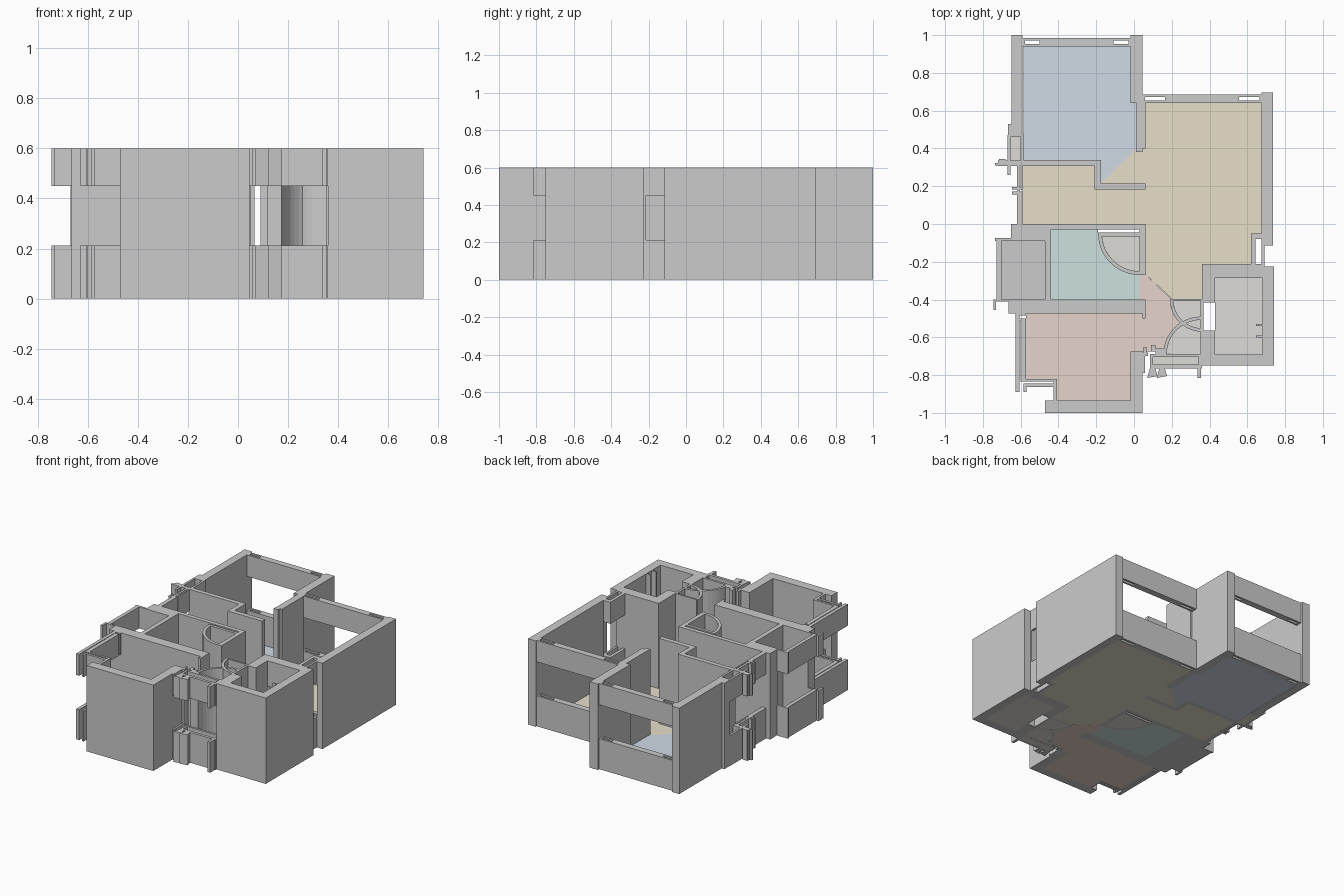
import bpy, bmesh
from math import cos, sin, radians

H = 0.6
FULL = [(0, H)]
WINDOW = [(0, 0.213), (0.45, H)]      # sill below and lintel above an opening
FLOOR = [(0, 0.004)]


def prisms(name, polys, spans, color=None):
    """Extrude plan outlines over each z span into one object."""
    bm = bmesh.new()
    for poly in polys:
        for z0, z1 in spans:
            lo = [bm.verts.new((x, y, z0)) for x, y in poly]
            hi = [bm.verts.new((x, y, z1)) for x, y in poly]
            bm.faces.new(lo[::-1])
            bm.faces.new(hi)
            for i in range(len(poly)):
                j = (i + 1) % len(poly)
                bm.faces.new((lo[i], lo[j], hi[j], hi[i]))
    bmesh.ops.recalc_face_normals(bm, faces=bm.faces)
    me = bpy.data.meshes.new(name)
    bm.to_mesh(me)
    bm.free()
    ob = bpy.data.objects.new(name, me)
    bpy.context.collection.objects.link(ob)
    if color:
        mat = bpy.data.materials.new(name)
        mat.diffuse_color = (*color, 1)
        me.materials.append(mat)
    return ob


def rect(x0, x1, y0, y1):
    return [(x0, y0), (x1, y0), (x1, y1), (x0, y1)]


def walls(name, rects, spans=FULL):
    return prisms(name, [rect(*r) for r in rects], spans)


def arc(cx, cy, r, a0, a1, n=12):
    return [(cx + r * cos(radians(a0 + (a1 - a0) * i / n)),
             cy + r * sin(radians(a0 + (a1 - a0) * i / n))) for i in range(n + 1)]


def band(cx, cy, r, w, a0, a1):
    return arc(cx, cy, r, a0, a1) + arc(cx, cy, r - w, a1, a0)


def slotted(x0, x1, y0, y1, slot):
    """Window wall along x: two skins with a solid middle and a slot at each end."""
    t = (y1 - y0) * 0.3
    return [(x0, x1, y0, y0 + t), (x0, x1, y1 - t, y1),
            (x0 + slot, x1 - slot, y0 + t, y1 - t), (x0, x0 + 0.012, y0, y1),
            (x1 - 0.012, x1, y0, y1)]


# Bedroom at the back
walls("bedroom_walls", [
    (-0.648, -0.59, 0.47, 1.0), (-0.668, -0.64, 0.47, 0.53),
    (-0.60, -0.585, 0.31, 0.48),
    (-0.018, 0.045, 0.64, 1.0), (0.012, 0.045, 0.39, 0.64), (0.045, 0.06, 0.40, 0.64),
    (0.01, 0.045, 0.38, 0.41)])
walls("bedroom_partition", [
    (-0.60, -0.175, 0.308, 0.34), (-0.208, -0.175, 0.185, 0.34), (-0.208, 0.06, 0.182, 0.215)])
walls("bedroom_window", slotted(-0.59, -0.018, 0.94, 0.985, 0.09), WINDOW)

# Living room on the right
walls("living_room_walls", [
    (0.675, 0.735, -0.05, 0.695), (0.69, 0.735, -0.115, -0.05)])
walls("living_room_window", slotted(0.045, 0.676, 0.64, 0.685, 0.12), WINDOW)
walls("side_window", [
    (0.62, 0.642, -0.215, -0.05), (0.642, 0.69, -0.08, -0.05),
    (0.675, 0.69, -0.225, -0.08)], WINDOW)

# Corridor window and ledges on the left side
walls("corridor_window", [
    (-0.62, -0.59, 0.0, 0.16), (-0.62, -0.605, 0.16, 0.33), (-0.60, -0.59, 0.19, 0.31),
    (-0.645, -0.59, 0.155, 0.172), (-0.645, -0.59, 0.182, 0.195)], WINDOW)
walls("left_ledge", [
    (-0.72, -0.60, 0.308, 0.335), (-0.735, -0.685, 0.31, 0.322), (-0.715, -0.68, 0.33, 0.345),
    (-0.67, -0.655, 0.26, 0.47), (-0.67, -0.60, 0.46, 0.47)], WINDOW)

# Bathroom with its door swing
walls("bathroom_walls", [
    (-0.65, -0.44, -0.09, -0.02), (-0.65, -0.59, -0.09, 0.0),
    (-0.59, 0.06, -0.03, 0.0), (-0.472, -0.44, -0.40, -0.03),
    (0.03, 0.06, -0.27, -0.03), (-0.665, 0.06, -0.475, -0.40), (0.045, 0.06, -0.50, -0.475),
    (-0.665, -0.635, -0.455, -0.40)])
prisms("bathroom_door_swing", [band(0.03, -0.05, 0.22, 0.02, 180, 270),
                               rect(-0.19, 0.03, -0.065, -0.045)], FULL)
walls("utility_window", [
    (-0.728, -0.702, -0.41, -0.075), (-0.735, -0.645, -0.09, -0.075),
    (-0.745, -0.73, -0.455, -0.40), (-0.735, -0.66, -0.41, -0.40)], WINDOW)

# Front room
walls("front_room_walls", [
    (-0.47, 0.045, -1.0, -0.935), (-0.018, 0.045, -1.0, -0.675)])
walls("front_room_window", [
    (-0.628, -0.605, -0.89, -0.475), (-0.60, -0.572, -0.82, -0.51),
    (-0.605, -0.572, -0.51, -0.50), (-0.605, -0.572, -0.485, -0.475)], WINDOW)
walls("front_room_bay_window", [
    (-0.60, -0.41, -0.835, -0.82), (-0.585, -0.415, -0.862, -0.845),
    (-0.585, -0.57, -0.89, -0.845), (-0.425, -0.408, -0.94, -0.82)], WINDOW)

# Entry: two door swings, low window wall and small frame pieces
prisms("entry_door_swings", [band(0.36, -0.40, 0.17, 0.018, 180, 270),
                             band(0.355, -0.69, 0.20, 0.018, 180, 90)], FULL)
walls("entry_frame", [
    (0.352, 0.368, -0.70, -0.40), (0.195, 0.36, -0.408, -0.396),
    (0.05, 0.065, -0.69, -0.65), (0.09, 0.115, -0.675, -0.64), (0.115, 0.155, -0.692, -0.66)])
walls("entry_window", [
    (0.085, 0.36, -0.703, -0.688), (0.085, 0.36, -0.765, -0.745),
    (0.085, 0.10, -0.745, -0.703), (0.342, 0.36, -0.765, -0.688),
    (0.045, 0.058, -0.79, -0.68), (0.045, 0.075, -0.70, -0.68)], WINDOW)
prisms("entry_brackets", [[(x - 0.03, -0.815), (x + 0.025, -0.805), (x + 0.012, -0.76),
                           (x - 0.015, -0.76)] for x in (0.10, 0.15)] +
       [rect(0.335, 0.355, -0.815, -0.76)], WINDOW)

# Shaft room at the front right
walls("shaft_walls", [
    (0.36, 0.74, -0.75, -0.69), (0.68, 0.74, -0.69, -0.285), (0.36, 0.74, -0.285, -0.225),
    (0.36, 0.69, -0.225, -0.213), (0.36, 0.428, -0.69, -0.565), (0.36, 0.428, -0.415, -0.285)])
walls("shaft_niche", [(0.645, 0.68, -0.54, -0.53), (0.645, 0.68, -0.60, -0.59)])

# Floors
BROWN = (0.74, 0.72, 0.68)
prisms("bedroom_floor", [[
    (-0.585, 0.94), (-0.018, 0.94), (-0.018, 0.64), (0.012, 0.64), (0.012, 0.40),
    (-0.175, 0.215), (-0.175, 0.34), (-0.585, 0.34)]], FLOOR, (0.63, 0.70, 0.79))
prisms("living_room_floor", [[
    (0.06, 0.64), (0.675, 0.64), (0.675, -0.05), (0.62, -0.05), (0.62, -0.213), (0.36, -0.213),
    (0.36, -0.396), (0.20, -0.396), (0.06, -0.265), (0.06, 0.0), (-0.59, 0.0), (-0.59, 0.308),
    (-0.208, 0.308), (-0.208, 0.182), (0.06, 0.182), (0.06, 0.215), (-0.175, 0.215),
    (0.012, 0.40), (0.06, 0.40)]], FLOOR, (0.80, 0.74, 0.59))
prisms("bathroom_floor", [
    [(-0.44, -0.03), (-0.19, -0.03)] + arc(0.03, -0.05, 0.22, 180, 270)
    + [(0.03, -0.40), (-0.44, -0.40)]], FLOOR, (0.61, 0.75, 0.74))
prisms("front_room_floor", [
    [(0.06, -0.265), (0.20, -0.40)] + arc(0.36, -0.40, 0.17, 185, 232, 6)
    + arc(0.355, -0.69, 0.20, 121, 176, 6)
    + [(-0.018, -0.675), (-0.018, -0.935), (-0.408, -0.935), (-0.408, -0.82), (-0.572, -0.82),
       (-0.572, -0.475), (0.045, -0.475), (0.03, -0.40), (0.03, -0.27)]],
       FLOOR, (0.79, 0.66, 0.60))
prisms("utility_floor", [rect(-0.702, -0.472, -0.40, -0.09)], FLOOR, (0.65, 0.65, 0.65))
prisms("shaft_floor", [rect(0.428, 0.68, -0.69, -0.285)], FLOOR, BROWN)
prisms("ledge_floor", [rect(-0.655, -0.60, 0.335, 0.46)], FLOOR, BROWN)
prisms("door_swing_floors", [
    [(0.03, -0.065)] + arc(0.03, -0.05, 0.20, 184, 270),
    [(0.352, -0.408)] + arc(0.36, -0.40, 0.152, 183, 267),
    [(0.352, -0.688)] + arc(0.355, -0.69, 0.182, 179, 91),
    rect(0.10, 0.342, -0.745, -0.703)], FLOOR, BROWN)
